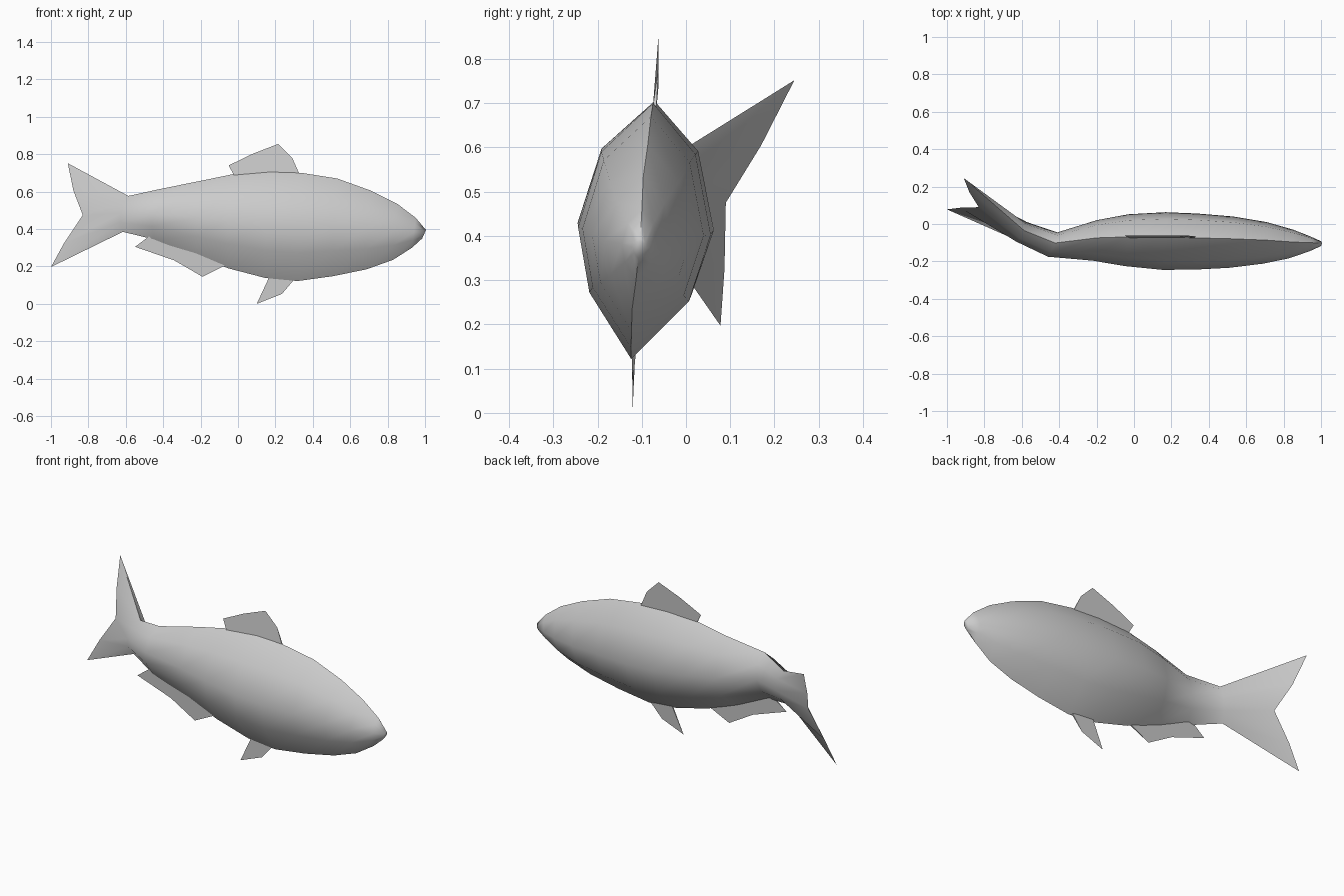
import bpy, bmesh, math

cube = bpy.data.objects.get("Cube")
if cube:
    bpy.data.objects.remove(cube)

# One plain grey for the whole fish
grey = bpy.data.materials.new("fish_grey")
grey.use_nodes = True
colour = (0.6, 0.6, 0.6, 1)
grey.diffuse_color = colour
bsdf = grey.node_tree.nodes["Principled BSDF"]
bsdf.inputs["Base Color"].default_value = colour
bsdf.inputs["Roughness"].default_value = 0.6


def finish(bm, name, angle):
    """Turn a bmesh into a shaded object."""
    bmesh.ops.recalc_face_normals(bm, faces=bm.faces)
    mesh = bpy.data.meshes.new(name)
    bm.to_mesh(mesh)
    bm.free()
    mesh.materials.append(grey)
    obj = bpy.data.objects.new(name, mesh)
    bpy.context.collection.objects.link(obj)
    bpy.ops.object.select_all(action="DESELECT")
    obj.select_set(True)
    bpy.context.view_layer.objects.active = obj
    bpy.ops.object.shade_smooth_by_angle(angle=math.radians(angle))
    return obj


# Eight-sided, slightly leaning cross-section: (side, height)
SECTION = [(.13, 1), (-.65, .62), (-1, .03), (-.83, -.48),
           (-.2, -1), (.67, -.55), (1, -.03), (.77, .6)]

# Body stations from nose to tail root: x, y min, y max, z min, z max, skew
STATIONS = [
    (.995, -.12, -.09, .35, .395, 0),
    (.94, -.145, -.065, .3, .46, 0),
    (.84, -.183, -.03, .235, .535, .01),
    (.7, -.212, .01, .185, .605, .01),
    (.52, -.234, .04, .148, .67, .01),
    (.33, -.244, .056, .122, .7, .01),
    (.16, -.245, .063, .138, .705, .01),
    (-.04, -.225, .052, .19, .693, .01),
    (-.21, -.196, .02, .255, .658, .01),
    (-.435, -.175, -.045, .345, .613, .025),
    (-.6, -.095, .01, .385, .577, .028),
]

# Trailing edge of the tail, top tip to bottom tip
TAIL_EDGE = [(-.91, .245, .752), (-.88, .17, .605), (-.83, .09, .475),
             (-.93, .087, .325), (-1, .078, .197)]

# Body and tail: one loft whose last ring closes to a thin forked edge
bm = bmesh.new()
rings = []
for x, y0, y1, z0, z1, skew in STATIONS:
    cy, cz, ry, rz = (y0 + y1) / 2, (z0 + z1) / 2, (y1 - y0) / 2, (z1 - z0) / 2
    rings.append([bm.verts.new((x + skew * s + .01 * h, cy + ry * s, cz + rz * h))
                  for s, h in SECTION])
edge = [bm.verts.new(p) for p in TAIL_EDGE]
rings.append([edge[i] for i in (0, 1, 2, 3, 4, 3, 2, 1)])
for a, b in zip(rings, rings[1:]):
    for i in range(8):
        j = (i + 1) % 8
        bm.faces.new((a[i], a[j], b[j], b[i]))
bm.faces.new(rings[0])
finish(bm, "body_and_tail", 75)


def fin(name, base, rim, y_base, y_rim, half=.004):
    """Wedge fin: two sheets joined at a sharp rim, open into the body."""
    bm = bmesh.new()
    outer = [bm.verts.new((x, y_rim, z)) for x, z in rim]
    sides = [[bm.verts.new((x, y_base + d, z)) for x, z in base]
             for d in (-half, half)]
    for side in sides:
        bm.faces.new(side + outer)
    near, far = sides
    bm.faces.new(near + far[::-1])
    bm.faces.new((near[-1], far[-1], outer[0]))
    bm.faces.new((near[0], far[0], outer[-1]))
    return finish(bm, name, 30)


# Fins: base points run along the body, rim points return
fin("dorsal_fin", [(-.02, .685), (.33, .69)],
    [(.29, .78), (.215, .855), (.08, .803), (-.05, .74)], -.071, -.062)
fin("anal_fin", [(-.47, .365), (-.33, .315), (-.07, .205)],
    [(-.19, .145), (-.34, .232), (-.55, .305)], -.115, -.115)
fin("pelvic_fin", [(.17, .15), (.3, .13)],
    [(.235, .053), (.1, 0)], -.118, -.121)
